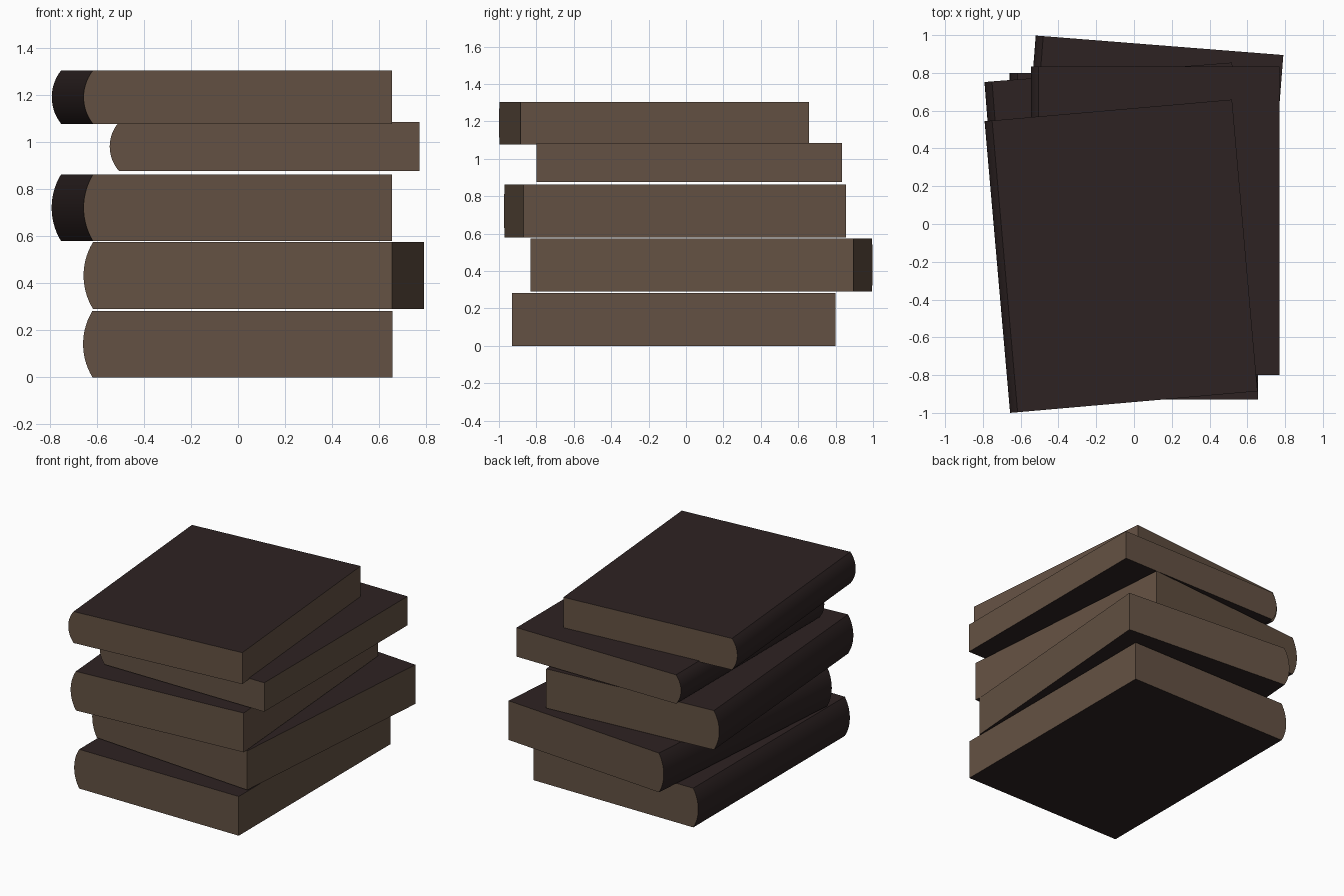
import bpy, bmesh, math

if "Cube" in bpy.data.objects:
    bpy.data.objects.remove(bpy.data.objects["Cube"])


def material(name, rgb):
    m = bpy.data.materials.new(name)
    m.diffuse_color = (*rgb, 1.0)
    m.use_nodes = True
    m.node_tree.nodes["Principled BSDF"].inputs["Base Color"].default_value = m.diffuse_color
    return m


COVER = material("dark_cover", (0.0265, 0.0165, 0.0165))
PAGES = material("aged_pages", (0.127, 0.083, 0.056))
SEGMENTS = 14


def book(name, corner, angle, size, bottom):
    """Closed book: corner is the front end of the spine, turned about it."""
    width, depth, height = size
    bulge = 0.04
    # end profile: bowed spine on the left, flat page edge on the right
    half = height / 2
    radius = (half ** 2 + bulge ** 2) / (2 * bulge)
    sweep = math.asin(half / radius)
    profile = [(width, 0), (width, height)]
    for i in range(SEGMENTS + 1):
        a = sweep * (1 - 2 * i / SEGMENTS)
        profile.append((radius - radius * math.cos(a), half + radius * math.sin(a)))

    bm = bmesh.new()
    face = bm.faces.new([bm.verts.new((x, 0, z)) for x, z in profile])
    ext = bmesh.ops.extrude_face_region(bm, geom=[face], use_keep_orig=True)
    moved = [v for v in ext["geom"] if isinstance(v, bmesh.types.BMVert)]
    bmesh.ops.translate(bm, verts=moved, vec=(0, depth, 0))
    bmesh.ops.recalc_face_normals(bm, faces=bm.faces)
    bm.normal_update()
    # ends and right edge are pages; top, bottom and spine are cover
    for f in bm.faces:
        f.material_index = 1 if abs(f.normal.y) > 0.9 or f.normal.x > 0.9 else 0

    mesh = bpy.data.meshes.new(name)
    bm.to_mesh(mesh)
    bm.free()
    mesh.materials.append(COVER)
    mesh.materials.append(PAGES)
    ob = bpy.data.objects.new(name, mesh)
    bpy.context.collection.objects.link(ob)
    ob.location = (corner[0], corner[1], bottom)
    ob.rotation_euler.z = math.radians(angle)
    bpy.ops.object.select_all(action='DESELECT')
    ob.select_set(True)
    bpy.context.view_layer.objects.active = ob
    bpy.ops.object.shade_smooth_by_angle(angle=math.radians(25))


# stack from bottom to top
book("bottom_book", (-0.658, -0.93), 0, (1.315, 1.73, 0.283), 0.0)
book("second_book", (-0.656, -0.727), -4.5, (1.315, 1.73, 0.283), 0.291)
book("middle_book", (-0.656, -0.973), 4.5, (1.315, 1.73, 0.283), 0.579)
book("fourth_book", (-0.545, -0.80), 0, (1.315, 1.635, 0.209), 0.876)
book("top_book", (-0.656, -1.0), 5, (1.315, 1.55, 0.227), 1.077)
